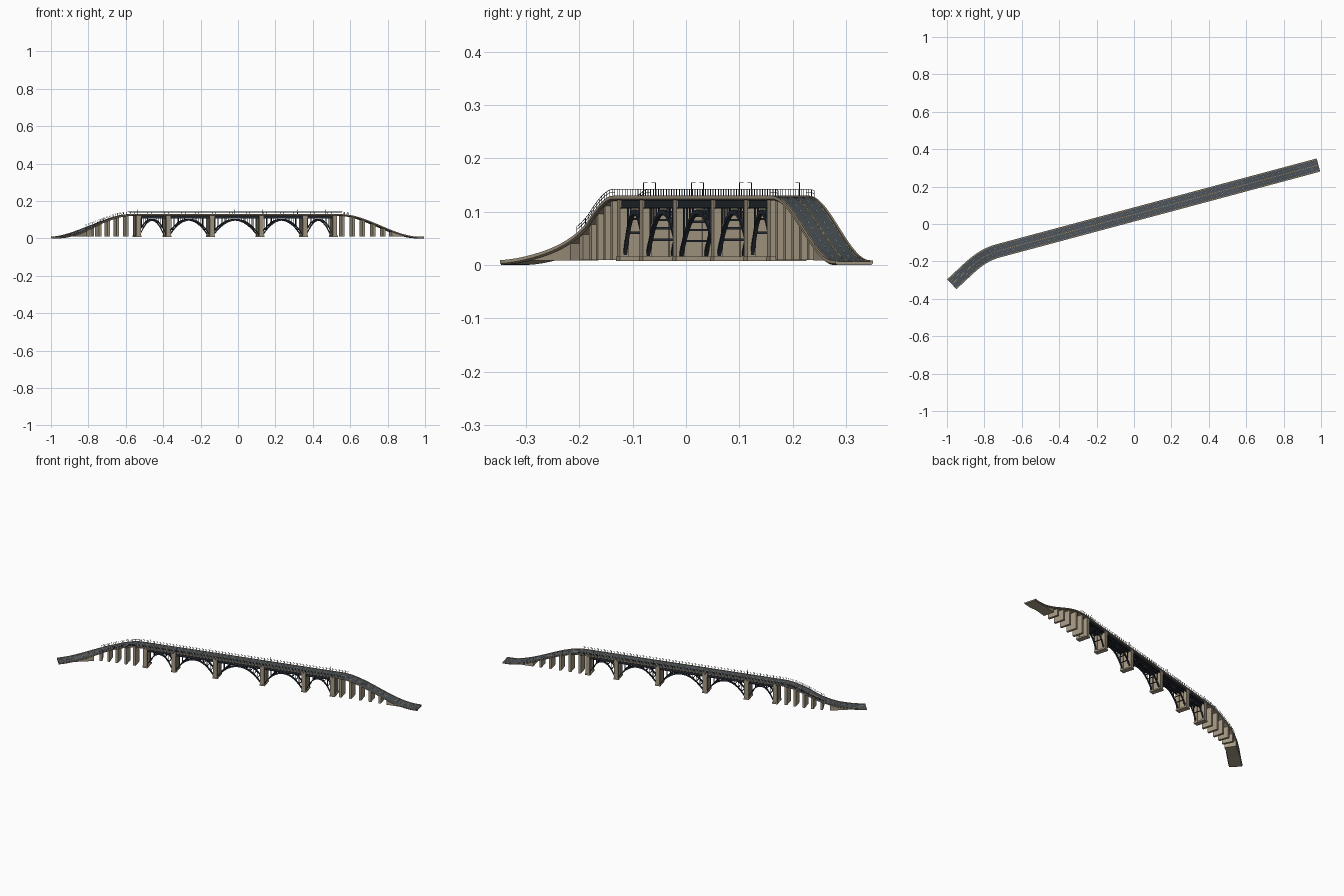
import bpy, bmesh, math
from mathutils import Vector

if "Cube" in bpy.data.objects:
    bpy.data.objects.remove(bpy.data.objects["Cube"])

def material(name, rgb):
    m = bpy.data.materials.new(name)
    m.diffuse_color = (*rgb, 1)
    m.use_nodes = True
    m.node_tree.nodes["Principled BSDF"].inputs["Base Color"].default_value = m.diffuse_color
    return m

CONCRETE = material("concrete", (0.38, 0.32, 0.23))
ASPHALT = material("asphalt", (0.075, 0.09, 0.105))
STEEL = material("dark_steel", (0.02, 0.025, 0.035))
YELLOW = material("yellow_paint", (0.45, 0.33, 0.12))
WHITE = material("white_paint", (0.5, 0.5, 0.48))

X0, X1 = -0.974, 0.986            # ends of the centreline
PIERS = [-0.54, -0.38, -0.147, 0.117, 0.35, 0.51]

# --- road alignment: plan curve and height, both by x ---
def plan(x):
    a, b, k = 0.051 + 0.268 * x, 0.584 + 0.93 * x, 0.05
    h = max(k - abs(a - b), 0) / k
    return min(a, b) - h * h * k / 4

def height(x):
    if x < 0:
        t = (x + 0.985) / 0.415
    else:
        t = (0.965 - x) / 0.425
    t = min(max(t, 0), 1)
    return 0.007 + 0.121 * t * t * (3 - 2 * t)

def axes(x):
    d = Vector((2e-4, plan(x + 1e-4) - plan(x - 1e-4), 0)).normalized()
    return d, Vector((-d.y, d.x, 0))

def at(x, w, z, along=0):
    d, n = axes(x)
    return Vector((x, plan(x), z)) + n * w + d * along

def finish(bm, name, mat):
    bmesh.ops.recalc_face_normals(bm, faces=bm.faces)
    me = bpy.data.meshes.new(name)
    bm.to_mesh(me)
    bm.free()
    me.materials.append(mat)
    ob = bpy.data.objects.new(name, me)
    bpy.context.collection.objects.link(ob)
    return ob

# --- helpers: sweep a section along the road, box and bar in road axes ---
def sweep(bm, section, xs, zfun=height, floor=None):
    rings = []
    for x in xs:
        ring = []
        for w, dz in section:
            z = zfun(x) + dz if dz is not None else min(floor, zfun(x) - 0.004)
            ring.append(bm.verts.new(at(x, w, z)))
        rings.append(ring)
    n = len(section)
    for a, b in zip(rings, rings[1:]):
        for i in range(n):
            j = (i + 1) % n
            bm.faces.new((a[i], a[j], b[j], b[i]))
    bm.faces.new(rings[0])
    bm.faces.new(rings[-1][::-1])

def stations(a, b, n):
    return [a + (b - a) * i / n for i in range(n + 1)]

def rect(w, hw, z0, z1):
    return [(w - hw, z0), (w + hw, z0), (w + hw, z1), (w - hw, z1)]

def box(bm, x, w, length, width, z0, z1):
    v = [bm.verts.new(at(x, w + sw * width / 2, z, sl * length / 2))
         for z in (z0, z1) for sl, sw in ((-1, -1), (1, -1), (1, 1), (-1, 1))]
    for f in ((0, 1, 2, 3), (4, 5, 6, 7), (0, 1, 5, 4), (1, 2, 6, 5), (2, 3, 7, 6), (3, 0, 4, 7)):
        bm.faces.new([v[i] for i in f])

ROAD = stations(X0, X1, 120)

# Deck slab
bm = bmesh.new()
sweep(bm, [(-0.033, -0.007), (0.033, -0.007), (0.0365, -0.004), (0.0365, -0.0005),
           (-0.0365, -0.0005), (-0.0365, -0.004)], ROAD)
finish(bm, "deck_slab", CONCRETE)

# Road surface
bm = bmesh.new()
sweep(bm, rect(0, 0.0325, -0.001, 0.0), ROAD)
finish(bm, "road_surface", ASPHALT)

# Curbs along both edges
bm = bmesh.new()
for s in (-1, 1):
    sweep(bm, rect(s * 0.0345, 0.002, -0.001, 0.002), ROAD)
finish(bm, "curbs", CONCRETE)

# Lane markings
bm = bmesh.new()
for s in (-1, 1):
    sweep(bm, rect(s * 0.0011, 0.0005, -0.0004, 0.0003), ROAD)
    sweep(bm, rect(s * 0.030, 0.0005, -0.0004, 0.0003), ROAD)
finish(bm, "solid_lines", YELLOW)
bm = bmesh.new()
for i in range(70):
    x = X0 + 0.01 + i * 0.028
    for s in (-1, 1):
        sweep(bm, rect(s * 0.0155, 0.0004, -0.0004, 0.0003), stations(x, x + 0.01, 2))
finish(bm, "lane_dashes", WHITE)

# Main piers: two columns joined by a thinner wall, on a footing
bm = bmesh.new()
for x in PIERS:
    for s in (-1, 1):
        box(bm, x, s * 0.0255, 0.024, 0.017, 0.010, 0.122)
    box(bm, x, 0, 0.014, 0.04, 0.010, 0.121)
    box(bm, x, 0, 0.030, 0.070, 0.008, 0.016)
finish(bm, "main_piers", CONCRETE)

# Approach piers
bm = bmesh.new()
for x in (-0.60, -0.65, -0.70, -0.747, -0.79, 0.555, 0.61, 0.665, 0.72, 0.775):
    box(bm, x, 0, 0.014, 0.062, 0.010, height(x) - 0.0045)
finish(bm, "approach_piers", CONCRETE)

# Solid abutments under the ramp ends
bm = bmesh.new()
section = [(-0.032, None), (0.032, None), (0.032, -0.005), (-0.032, -0.005)]
sweep(bm, section, stations(-0.925, -0.825, 10), floor=0.009)
sweep(bm, section, stations(0.815, 0.925, 10), floor=0.009)
finish(bm, "abutments", CONCRETE)

# Deck girders and cross beams over the arches
bm = bmesh.new()
for w in (-0.030, -0.012, 0.012, 0.030):
    sweep(bm, rect(w, 0.0012, -0.020, -0.006), stations(PIERS[0], PIERS[-1], 4))
    sweep(bm, rect(w, 0.0028, -0.022, -0.020), stations(PIERS[0], PIERS[-1], 4))
for x in stations(PIERS[0] + 0.01, PIERS[-1] - 0.01, 60):
    box(bm, x, 0, 0.002, 0.062, 0.109, 0.121)
finish(bm, "deck_girders", STEEL)

# Arch ribs, spandrel posts and cross struts
ribs, posts, struts = bmesh.new(), bmesh.new(), bmesh.new()
for a, b in zip(PIERS, PIERS[1:]):
    a, b = a + 0.010, b - 0.010
    def arch(x, a=a, b=b):
        t = 2 * (x - a) / (b - a) - 1
        return 0.020 + 0.080 * (1 - abs(t) ** 2.1)
    for s in (-1, 1):
        sweep(ribs, rect(s * 0.024, 0.0035, -0.005, 0.004), stations(a, b, 24), arch)
    n = max(6, round((b - a) / 0.02))
    for x in stations(a, b, n)[1:-1]:
        if arch(x) < 0.098:
            for s in (-1, 1):
                box(posts, x, s * 0.024, 0.0026, 0.003, arch(x), 0.108)
        box(struts, x, 0, 0.003, 0.048, arch(x) - 0.002, arch(x) + 0.002)
finish(ribs, "arch_ribs", STEEL)
finish(posts, "spandrel_posts", STEEL)
finish(struts, "arch_struts", STEEL)

# Railings: posts with a thin top and middle rail
bm = bmesh.new()
R0, R1 = -0.80, 0.58
for s in (-1, 1):
    for x in stations(R0, R1, 76):
        box(bm, x, s * 0.0348, 0.0008, 0.0008, height(x), height(x) + 0.0145)
    for dz in (0.0085, 0.014):
        sweep(bm, rect(s * 0.0348, 0.0004, dz, dz + 0.0008), stations(R0, R1, 76))
finish(bm, "railings", STEEL)

# Lamp posts on alternating sides, each with a short arm over the road
bm = bmesh.new()
for i in range(7):
    x, s = -0.53 + i * 0.168, (-1) ** i
    box(bm, x, s * 0.0348, 0.0013, 0.0013, height(x), 0.155)
    box(bm, x, s * 0.0315, 0.0013, 0.008, 0.1540, 0.1552)
finish(bm, "lamp_posts", STEEL)
